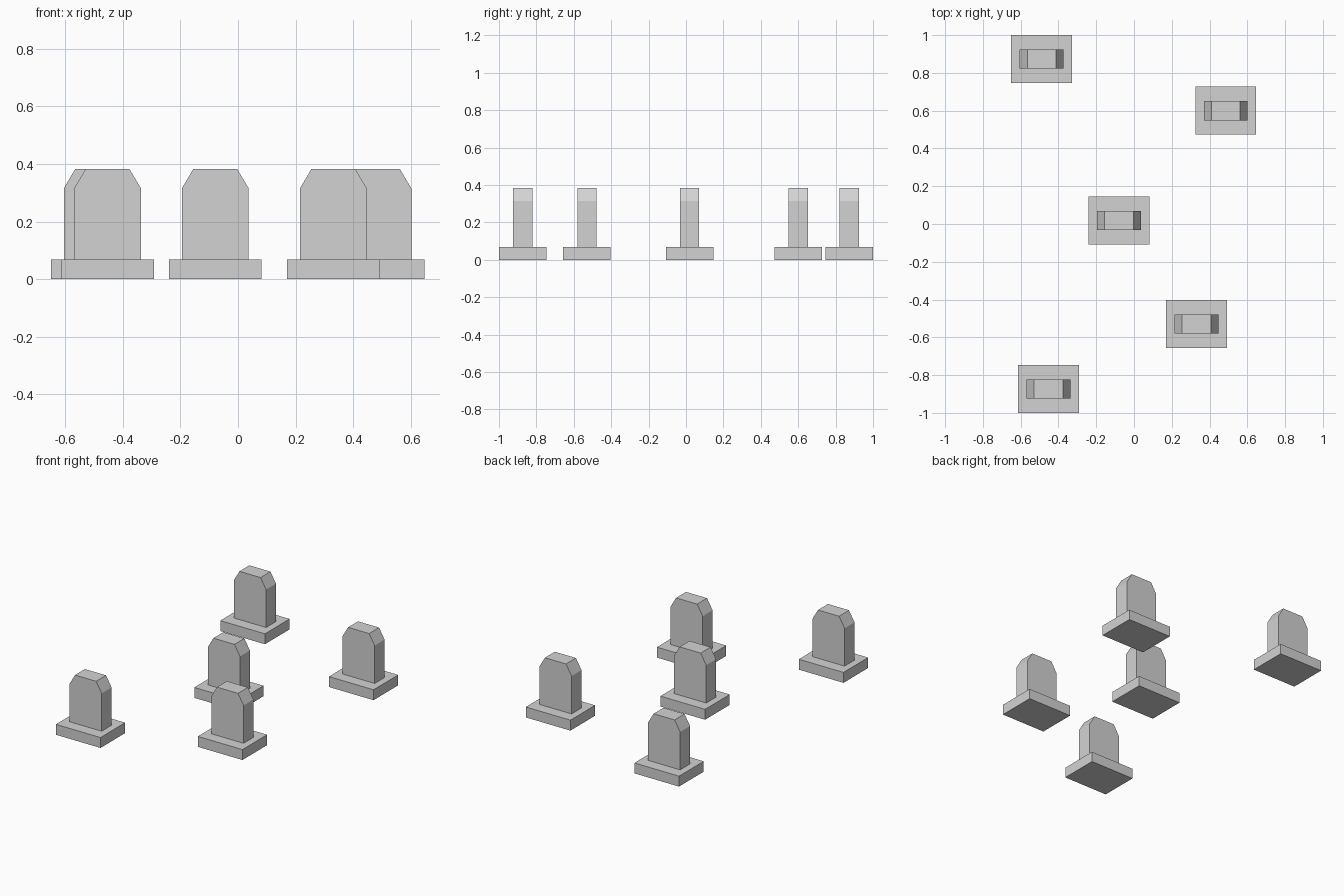
import bpy
import bmesh

# Remove the default cube
cube = bpy.data.objects.get("Cube")
if cube:
    bpy.data.objects.remove(cube, do_unlink=True)

# Single stone colour
GREY = (0.65, 0.65, 0.65, 1.0)
stone = bpy.data.materials.new("light_grey_stone")
stone.use_nodes = True
stone.diffuse_color = GREY
stone.node_tree.nodes["Principled BSDF"].inputs["Base Color"].default_value = GREY

# Shared dimensions
BASE_W, BASE_D, BASE_H = 0.322, 0.254, 0.068
SLAB_W, SLAB_D, TOP = 0.232, 0.102, 0.383
SHOULDER, CHAMFER = 0.315, 0.04


def extrude_profile(name, profile, depth, x, y):
    """Extrude an (x, z) outline along y, centred on the given spot."""
    bm = bmesh.new()
    face = bm.faces.new([bm.verts.new((px, -depth / 2, pz)) for px, pz in profile])
    result = bmesh.ops.extrude_face_region(bm, geom=[face])
    moved = [v for v in result["geom"] if isinstance(v, bmesh.types.BMVert)]
    bmesh.ops.translate(bm, verts=moved, vec=(0, depth, 0))
    bmesh.ops.recalc_face_normals(bm, faces=bm.faces)
    mesh = bpy.data.meshes.new(name)
    bm.to_mesh(mesh)
    bm.free()
    mesh.materials.append(stone)
    obj = bpy.data.objects.new(name, mesh)
    obj.location = (x, y, 0)
    bpy.context.collection.objects.link(obj)


def mirrored(half):
    """Close a right-hand outline with its mirror image."""
    return half + [(-px, pz) for px, pz in reversed(half)]


# Plinth rectangle and clipped-corner slab outlines
plinth = mirrored([(BASE_W / 2, 0), (BASE_W / 2, BASE_H)])
slab = mirrored([(SLAB_W / 2, BASE_H), (SLAB_W / 2, SHOULDER),
                 (SLAB_W / 2 - CHAMFER, TOP)])

# Five scattered headstones
spots = [(-0.489, 0.873), (0.486, 0.6), (-0.079, 0.019),
         (0.331, -0.53), (-0.453, -0.873)]
for i, (x, y) in enumerate(spots, 1):
    extrude_profile(f"plinth_{i}", plinth, BASE_D, x, y)
    extrude_profile(f"headstone_{i}", slab, SLAB_D, x, y)
